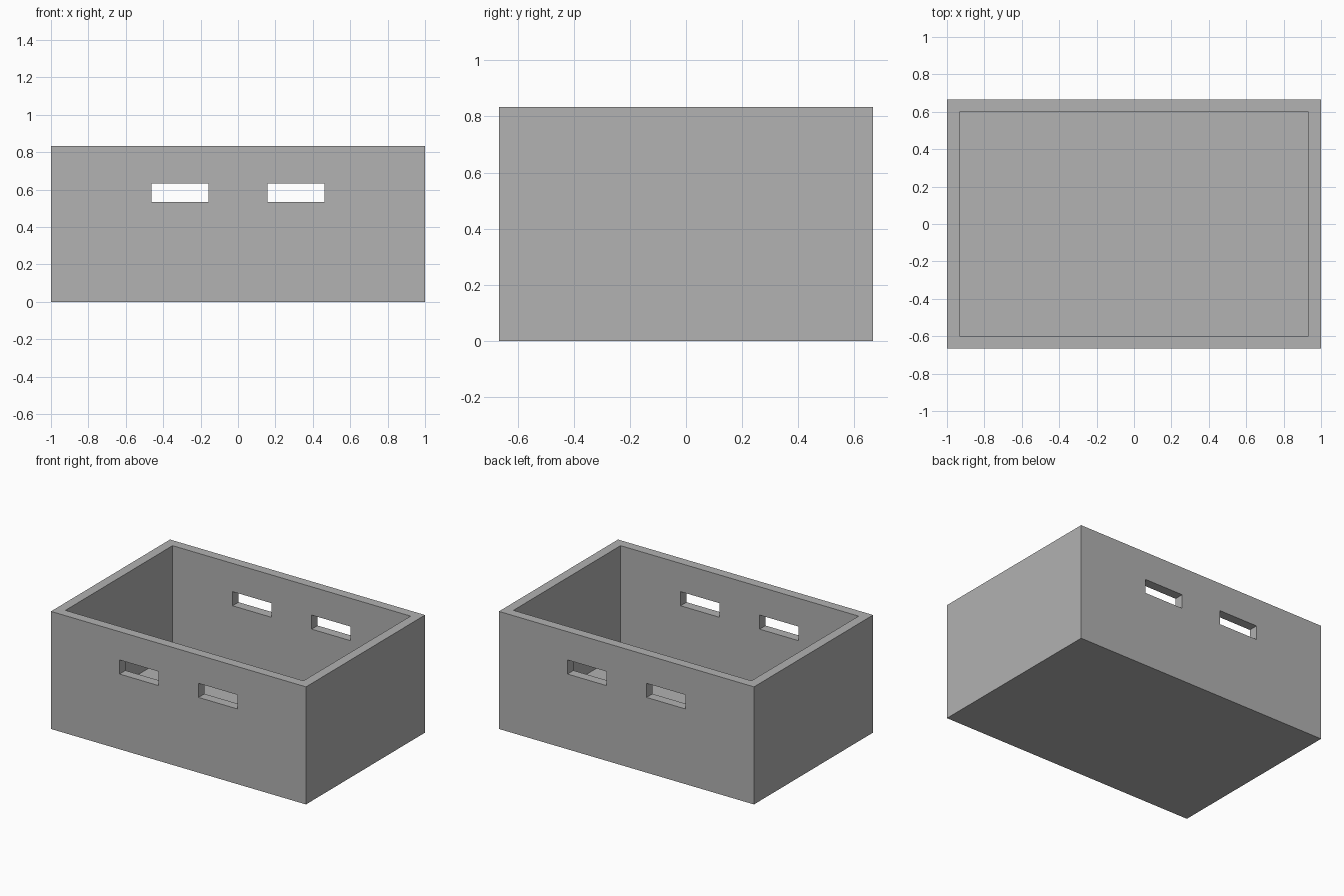
import bpy

cube = bpy.data.objects.get("Cube")
if cube:
    bpy.data.objects.remove(cube, do_unlink=True)

WIDTH, DEPTH, HEIGHT = 2.0, 4 / 3, 5 / 6
WALL = 1 / 15

grey = bpy.data.materials.new("plain grey")
grey.use_nodes = True
colour = (0.445, 0.445, 0.445, 1)
grey.diffuse_color = colour
grey.node_tree.nodes["Principled BSDF"].inputs["Base Color"].default_value = colour


def block(name, size, centre):
    """Add a box with its size applied."""
    bpy.ops.mesh.primitive_cube_add(size=1, location=centre)
    ob = bpy.context.object
    ob.name = name
    ob.scale = size
    bpy.ops.object.transform_apply(location=True, rotation=False, scale=True)
    ob.data.materials.append(grey)
    return ob


# Solid crate body
crate = block("crate", (WIDTH, DEPTH, HEIGHT), (0, 0, HEIGHT / 2))

# Open cavity above the floor, then two handle slots through front and back
cutters = [block("cavity_cutter", (WIDTH - 2 * WALL, DEPTH - 2 * WALL, HEIGHT),
                 (0, 0, WALL + HEIGHT / 2))]
for side, sign in (("left", 1), ("right", -1)):
    cutters.append(block(side + "_slot_cutter", (0.305, DEPTH * 2, 0.1),
                         (sign * 0.31, 0, 0.583)))

# Cut the shapes, then discard the cutters
bpy.context.view_layer.objects.active = crate
for cutter in cutters:
    cutter.hide_render = True
    mod = crate.modifiers.new(cutter.name, "BOOLEAN")
    mod.operation = "DIFFERENCE"
    mod.solver = "EXACT"
    mod.object = cutter
    bpy.ops.object.modifier_apply(modifier=mod.name)
    bpy.data.objects.remove(cutter, do_unlink=True)
